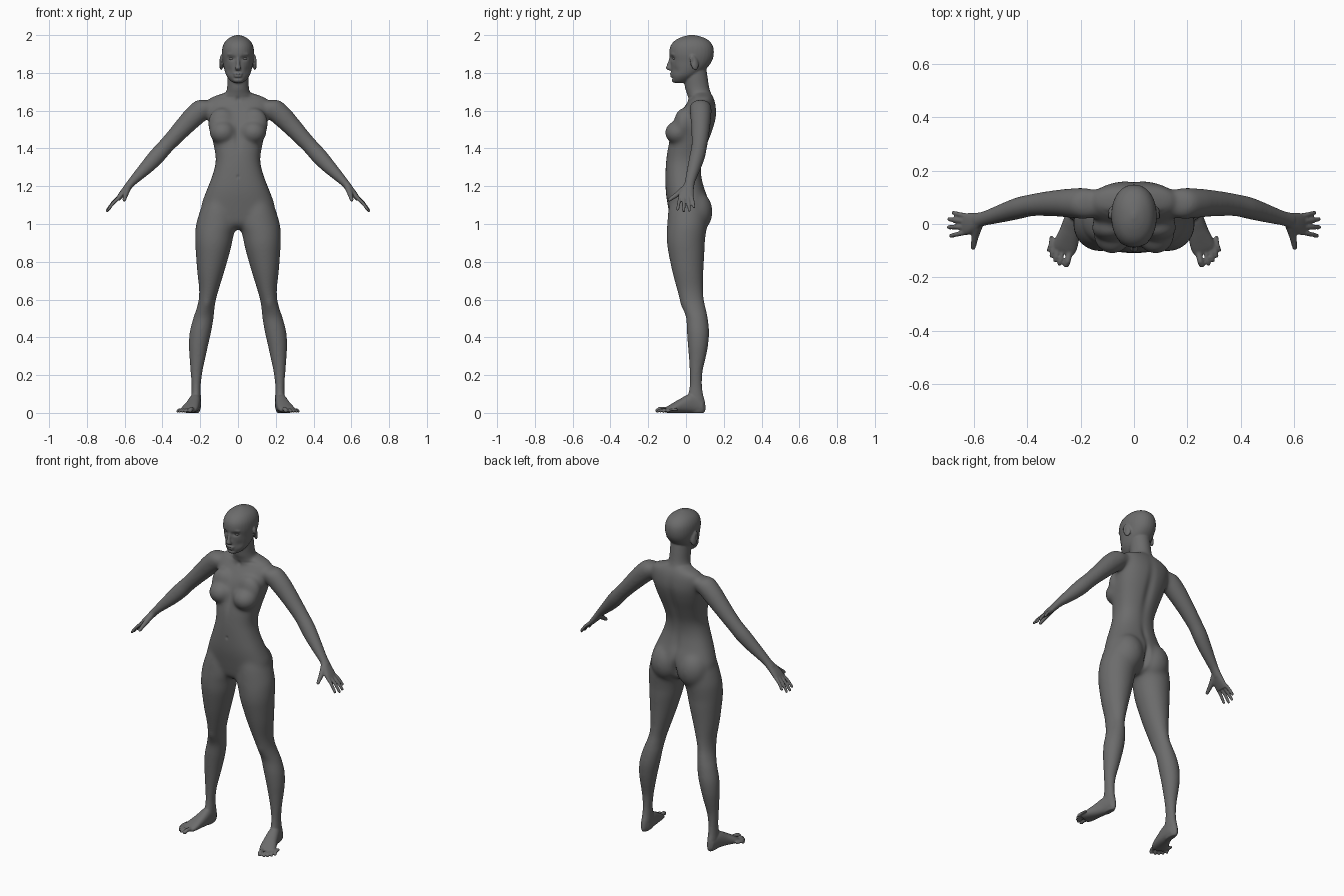
import bpy, bmesh
from math import sin, cos, pi, exp, copysign
from mathutils import Vector, Matrix, Euler

X, Y, Z = Vector((1, 0, 0)), Vector((0, 1, 0)), Vector((0, 0, 1))
bm = bmesh.new()
skin = bpy.data.materials.new("dark_grey")
skin.diffuse_color = (.15, .15, .15, 1)


def catmull(p0, p1, p2, p3, t):
    return [0.5 * (2*b + (c - a)*t + (2*a - 5*b + 4*c - d)*t*t + (3*b - a - 3*c + d)*t**3)
            for a, b, c, d in zip(p0, p1, p2, p3)]


def loft(keys, u=X, v=Y, power=2.0, n=32, steps=5):
    """Smooth tube through keys (x, y, z, half size along u, half size along v)."""
    k = [keys[0]] + list(keys) + [keys[-1]]
    path = [catmull(*k[i:i + 4], s / steps) for i in range(len(keys) - 1) for s in range(steps)]
    path.append(keys[-1])
    rings = []
    for x, y, z, a, b in path:
        a, b = max(a, .002), max(b, .002)
        ring = []
        for j in range(n):
            c, s = cos(2*pi*j/n), sin(2*pi*j/n)
            p = Vector((x, y, z)) + u*a*copysign(abs(c)**(2/power), c) + v*b*copysign(abs(s)**(2/power), s)
            ring.append(bm.verts.new(p))
        rings.append(ring)
    for r, q in zip(rings, rings[1:]):
        for j in range(n):
            bm.faces.new((r[j], r[(j+1) % n], q[(j+1) % n], q[j]))
    bm.faces.new(rings[0][::-1])
    bm.faces.new(rings[-1])


def stack(rows, power=2.0):
    """Horizontal loft from rows (z, x0, x1, y front, y back)."""
    loft([((x0+x1)/2, (y0+y1)/2, z, (x1-x0)/2, (y1-y0)/2) for z, x0, x1, y0, y1 in rows], power=power)


def blob(loc, size, rot=(0, 0, 0)):
    m = Matrix.LocRotScale(Vector(loc), Euler(rot), Vector(size))
    bmesh.ops.create_uvsphere(bm, u_segments=32, v_segments=20, radius=1, matrix=m)


def digit(points, radii):
    """Finger or toe: round tube with a rounded tip."""
    pts = [Vector(p) for p in points]
    d = (pts[-1] - pts[0]).normalized()
    u = d.cross(Z).normalized()
    keys = [(*p, r, r) for p, r in zip(pts, radii)]
    r = radii[-1]
    keys += [(*(pts[-1] + d*r*.7), r*.7, r*.7), (*(pts[-1] + d*r), .002, .002)]
    loft(keys, u, d.cross(u), n=14, steps=4)


# trunk and neck
trunk = [(.972, .04, -.04, .05), (1.0, .12, -.075, .09), (1.05, .185, -.088, .115), (1.1, .194, -.097, .122),
         (1.15, .178, -.105, .112), (1.2, .158, -.109, .095), (1.27, .132, -.109, .081), (1.34, .118, -.105, .087),
         (1.42, .13, -.094, .114), (1.5, .148, -.07, .144), (1.57, .16, -.04, .161), (1.63, .165, -.002, .158),
         (1.665, .15, .025, .148), (1.688, .09, .035, .135), (1.7, .05, .04, .125)]
stack([(z, -w, w, a, b) for z, w, a, b in trunk], 2.35)
neck = [(1.6, .1, .01, .15), (1.65, .095, .012, .146), (1.685, .07, .006, .136), (1.72, .058, -.005, .124),
        (1.78, .056, -.01, .114), (1.84, .055, 0, .105)]
stack([(z, -w, w, a, b) for z, w, a, b in neck])

# head, nose, lips, chin, ear
head = [(1.746, .018, -.06, -.02), (1.757, .038, -.07, .015), (1.785, .061, -.076, .06), (1.82, .073, -.079, .105),
        (1.86, .080, -.082, .136), (1.9, .085, -.088, .147), (1.94, .081, -.083, .143), (1.97, .065, -.06, .122),
        (1.99, .038, -.022, .085), (2.001, .006, .02, .04)]
stack([(z, -w, w, a, b) for z, w, a, b in head], 2.15)
loft([(0, -.076, 1.895, .009, .009), (0, -.083, 1.865, .009, .01), (0, -.09, 1.84, .011, .012),
      (0, -.093, 1.824, .016, .013), (0, -.086, 1.814, .012, .008)], n=16)
blob((0, -.076, 1.795), (.026, .010, .0065))
blob((0, -.075, 1.782), (.022, .010, .0065))
blob((0, -.062, 1.762), (.026, .014, .014))
blob((.088, .043, 1.855), (.010, .023, .042), (.25, -.1, .4))
blob((.032, -.069, 1.9), (.026, .012, .008), (0, .1, .25))

# bust, buttock
blob((.081, -.043, 1.484), (.07, .069, .063))
blob((.085, -.014, 1.53), (.075, .05, .085))
blob((.09, .055, 1.065), (.092, .086, .11))

# leg
stack([(1.14, .03, .168, -.08, .085), (1.08, .01, .198, -.093, .11), (1.0, .002, .222, -.1, .112),
       (.95, .02, .227, -.102, .106), (.9, .031, .227, -.101, .1), (.85, .043, .224, -.094, .098),
       (.75, .072, .216, -.073, .092), (.66, .1, .206, -.049, .09), (.6, .117, .208, -.032, .094),
       (.55, .125, .22, -.015, .105), (.5, .13, .237, .001, .115), (.43, .142, .255, .005, .122),
       (.36, .158, .26, .01, .117), (.3, .171, .257, .015, .106), (.22, .188, .251, .02, .088),
       (.15, .197, .246, .02, .085), (.1, .197, .247, .012, .09), (.06, .196, .249, 0, .1),
       (.02, .2, .246, 0, .104), (0, .207, .24, .01, .095)])

# foot and toes
loft([(.221, .085, .035, .024, .033), (.222, .06, .045, .028, .045), (.228, .02, .05, .033, .05),
      (.24, -.03, .037, .039, .037), (.253, -.07, .025, .045, .025), (.262, -.095, .017, .044, .017),
      (.266, -.108, .013, .036, .011)], Vector((.94, .34, 0)), Z, 2.3)
for x, y, r in [(.253, -.163, .0125), (.2785, -.157, .0085), (.295, -.144, .0082), (.309, -.127, .008), (.3195, -.105, .0078)]:
    digit([(x - .012, y + .06, .018), (x - .005, y + .024, r + .008), (x, y + r, r)], (r, r*.9, r))

# arm and palm
U = Vector((.73, 0, .68))
loft([(.13, .078, 1.632, .03, .045), (.175, .077, 1.619, .056, .058), (.225, .078, 1.577, .058, .057),
      (.28, .078, 1.521, .052, .051), (.338, .075, 1.459, .045, .045), (.385, .07, 1.409, .042, .041),
      (.43, .06, 1.359, .043, .041), (.477, .046, 1.308, .038, .037), (.526, .031, 1.258, .029, .031),
      (.563, .02, 1.22, .022, .027), (.59, .012, 1.188, .02, .03)], U, Y)
loft([(.57, .017, 1.212, .018, .026), (.598, .006, 1.178, .018, .035), (.622, 0, 1.149, .015, .041),
      (.638, -.001, 1.129, .011, .037)], Vector((.78, 0, .62)), Y, 2.4)

# fingers and thumb
for base, tip in [((.625, .030, 1.145), (.676, .042, 1.09)), ((.63, .010, 1.143), (.692, .018, 1.073)),
                  ((.63, -.011, 1.142), (.693, -.012, 1.07)), ((.625, -.031, 1.143), (.685, -.044, 1.078))]:
    mid = (Vector(base) + Vector(tip)) / 2 + Vector((.003, 0, .003))
    digit([base, mid, tip], (.010, .0092, .008))
digit([(.583, -.005, 1.19), (.594, -.045, 1.158), (.602, -.088, 1.128)], (.018, .014, .0095))

# mirror and fuse all parts into one skin
bmesh.ops.recalc_face_normals(bm, faces=bm.faces)
me = bpy.data.meshes.new("body")
bm.to_mesh(me)
bm.free()
me.materials.append(skin)
body = bpy.data.objects.new("body", me)
bpy.context.collection.objects.link(body)


def bake(ob):
    dg = bpy.context.evaluated_depsgraph_get()
    ob.data = bpy.data.meshes.new_from_object(ob.evaluated_get(dg))
    ob.modifiers.clear()


mir = body.modifiers.new("mirror", 'MIRROR')
mir.use_mirror_merge = False
rm = body.modifiers.new("fuse", 'REMESH')
rm.mode = 'VOXEL'
rm.voxel_size = .005
bake(body)


def ramp(value, start, end):
    return min(1, max(0, (value - start) / (end - start)))


# soften the joins on the large forms more than on face, hands and feet
broad = body.vertex_groups.new(name="broad")
soft = body.vertex_groups.new(name="soft")
for v in body.data.vertices:
    x, z = abs(v.co.x), v.co.z
    for g, w in ((broad, ramp(z, .7, .95) * ramp(z, 1.71, 1.65) * ramp(x, .34, .22)),
                 (soft, ramp(z, .08, .14) * ramp(z, 1.77, 1.7) * ramp(x, .56, .5))):
        if w > 0:
            g.add([v.index], w, 'REPLACE')
for name, count, group in [("large", 75, "broad"), ("medium", 15, "soft"), ("fine", 3, "")]:
    m = body.modifiers.new(name, 'SMOOTH')
    m.factor, m.iterations, m.vertex_group = .5, count, group
bake(body)

# sculpted dents: centre, gaussian radii, push
dents = [((.034, -.078, 1.877), (.021, .03, .012), (0, .010, 0)),    # eye socket
         ((.052, -.06, 1.812), (.02, .03, .022), (-.002, .004, 0)),  # cheek
         ((0, -.09, 1.7885), (.022, .02, .003), (0, .003, 0)),       # mouth line
         ((0, -.08, 1.772), (.022, .02, .006), (0, .003, 0)),        # under lip
         ((.1, .035, 1.858), (.01, .01, .02), (-.006, 0, 0)),        # ear hollow
         ((0, .15, 1.42), (.025, .07, .17), (0, -.012, 0)),          # spine
         ((0, .1, 1.2), (.02, .04, .07), (0, -.006, 0)),             # lower back
         ((0, .11, 1.05), (.014, .05, .06), (0, -.022, 0)),          # cleft
         ((0, -.108, 1.25), (.007, .03, .009), (0, .005, 0)),        # navel
         ((0, -.09, 1.47), (.018, .06, .07), (0, .008, 0)),          # breastbone
         ((0, .0, 1.66), (.012, .03, .014), (0, .006, 0)),           # throat notch
         ((.09, .02, 1.672), (.05, .03, .007), (0, .004, 0)),        # above collarbone
         ((.165, -.02, .575), (.02, .03, .03), (0, -.004, 0))]       # kneecap
for v in body.data.vertices:
    p = v.co.copy()
    side = -1 if p.x < 0 else 1
    for c, r, push in dents:
        e = sum(((q - a)/s)**2 for q, a, s in zip((abs(p.x), p.y, p.z), c, r))
        if e < 8:
            v.co += Vector((push[0]*side, push[1], push[2])) * exp(-e)
body.data.shade_smooth()
if not body.data.materials:
    body.data.materials.append(skin)

# eyes
for side, name in ((1, "left_eye"), (-1, "right_eye")):
    b = bmesh.new()
    bmesh.ops.create_uvsphere(b, u_segments=24, v_segments=16, radius=1, matrix=Matrix.LocRotScale(
        Vector((.034*side, -.060, 1.876)), None, Vector((.015, .0115, .008))))
    m = bpy.data.meshes.new(name)
    b.to_mesh(m)
    b.free()
    m.materials.append(skin)
    m.shade_smooth()
    bpy.context.collection.objects.link(bpy.data.objects.new(name, m))
